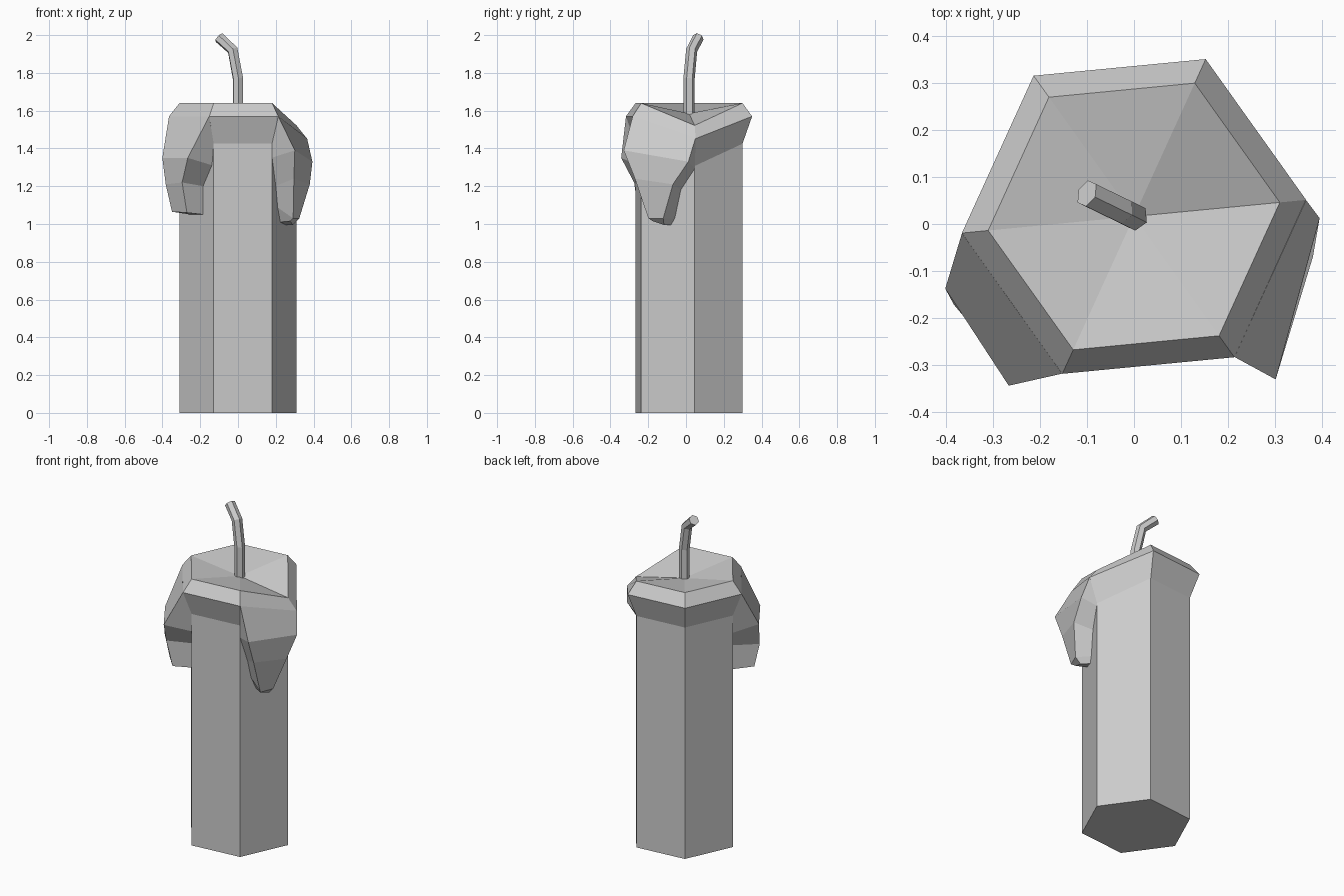
import bpy, bmesh
from math import radians, cos, sin
from mathutils import Vector

cube = bpy.data.objects.get("Cube")
if cube:
    bpy.data.objects.remove(cube, do_unlink=True)

GREY = (0.6, 0.6, 0.6, 1)
wax = bpy.data.materials.new("grey_wax")
wax.use_nodes = True
wax.diffuse_color = GREY
wax.node_tree.nodes["Principled BSDF"].inputs["Base Color"].default_value = GREY

CENTRE = Vector((0, 0.016, 0))
TURN = 5.5        # twist of the six-sided body, in degrees
SAG = 0.118       # how far the melted corner sinks
RADIUS, APOTHEM = 0.311, 0.269


def loft(name, rings, tip=None):
    """Skin a stack of rings; close the top with a fan if a tip is given."""
    bm = bmesh.new()
    rows = [[bm.verts.new(p) for p in ring] for ring in rings]
    n = len(rows[0])
    for low, high in zip(rows, rows[1:]):
        for i in range(n):
            j = (i + 1) % n
            bm.faces.new((low[i], low[j], high[j], high[i]))
    bm.faces.new(rows[0][::-1])
    if tip is None:
        bm.faces.new(rows[-1])
    else:
        apex = bm.verts.new(tip)
        for i in range(n):
            bm.faces.new((rows[-1][i], rows[-1][(i + 1) % n], apex))
    bmesh.ops.recalc_face_normals(bm, faces=bm.faces)
    mesh = bpy.data.meshes.new(name)
    bm.to_mesh(mesh)
    bm.free()
    mesh.materials.append(wax)
    obj = bpy.data.objects.new(name, mesh)
    bpy.context.collection.objects.link(obj)
    return obj


def hexagon(radius, z, sag=0):
    """Body cross-section; the first corner sinks by sag."""
    return [CENTRE + Vector((radius * cos(radians(TURN + 60 * k)),
                             radius * sin(radians(TURN + 60 * k)),
                             z - (sag if k == 0 else 0))) for k in range(6)]


def drip(name, angle, rows):
    """Wax run on one body side. Each row holds, for the two edges of the run:
    (height, outward reach, outer offset along side, inner offset, inner height)."""
    out = Vector((cos(radians(angle)), sin(radians(angle)), 0))
    along = Vector((-out.y, out.x, 0))

    def at(reach, offset, z):
        return CENTRE + out * reach + along * offset + Vector((0, 0, z))

    rings = []
    for a, b in rows:
        rings.append([at(a[1], a[2], a[0]), at(b[1], b[2], b[0]),
                      at(APOTHEM - 0.004, b[3], b[4]), at(APOTHEM - 0.004, a[3], a[4])])
    return loft(name, rings)


# Candle body with flared rim and dished top
loft("candle_body",
     [hexagon(RADIUS, 0), hexagon(RADIUS, 1.425, SAG),
      hexagon(0.367, 1.57, SAG), hexagon(RADIUS, 1.64, SAG)],
     tip=CENTRE + Vector((0, 0, 1.585)))

# Small wax run
drip("small_wax_drip", 180 + 30 + TURN, [
    ((1.57, 0.318, -0.183, -0.155, 1.425), (1.57, 0.318, 0.183, 0.155, 1.425)),
    ((1.35, 0.415, -0.108, -0.14, 1.31), (1.35, 0.425, 0.138, 0.14, 1.31)),
    ((1.21, 0.42, -0.07, -0.065, 1.2), (1.22, 0.41, 0.065, 0.06, 1.2)),
    ((1.065, 0.39, -0.055, -0.06, 1.05), (1.06, 0.375, 0.06, 0.06, 1.05)),
])

# Large wax run below the sunken corner
drip("large_wax_drip", 330 + TURN, [
    ((1.57, 0.318, -0.183, -0.155, 1.425), (1.455, 0.318, 0.183, 0.155, 1.31)),
    ((1.39, 0.417, -0.19, -0.155, 1.35), (1.33, 0.36, 0.16, 0.155, 1.29)),
    ((1.24, 0.388, -0.138, -0.108, 1.2), (1.21, 0.381, 0.08, 0.075, 1.18)),
    ((1.03, 0.355, -0.075, -0.085, 1.09), (1.03, 0.352, 0.01, 0.04, 1.03)),
    ((1.015, 0.33, -0.06, -0.05, 1.01), (0.995, 0.32, 0.0, 0.02, 0.995)),
])

# Bent wick
path = [Vector(p) for p in ((0, 0.016, 1.56), (0, 0.016, 1.77),
                            (-0.028, 0.03, 1.92), (-0.1, 0.065, 1.987))]
rings = []
for i, p in enumerate(path):
    before, after = path[max(i - 1, 0)], path[min(i + 1, len(path) - 1)]
    turn = Vector((0, 0, 1)).rotation_difference((after - before).normalized())
    rings.append([p + turn @ Vector((0.03 * cos(radians(35 + 60 * k)),
                                     0.03 * sin(radians(35 + 60 * k)), 0))
                  for k in range(6)])
loft("wick", rings)
